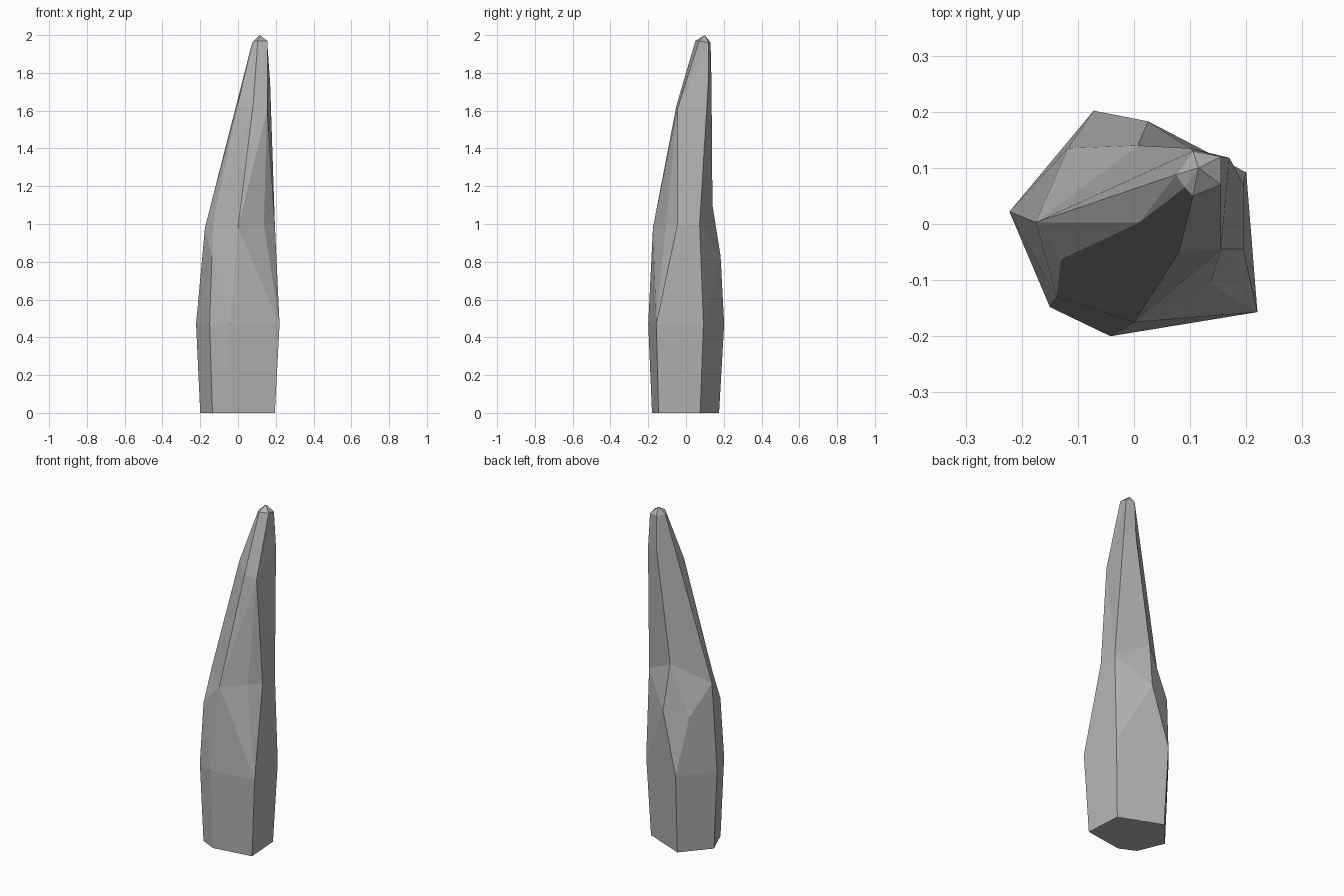
import bpy
import bmesh

# Remove the default object
default_cube = bpy.data.objects.get("Cube")
if default_cube:
    bpy.data.objects.remove(default_cube, do_unlink=True)


def make_material(name, color):
    material = bpy.data.materials.new(name)
    material.use_nodes = True
    material.diffuse_color = color
    material.node_tree.nodes["Principled BSDF"].inputs["Base Color"].default_value = color
    return material


stone = make_material("grey stone", (0.45, 0.45, 0.45, 1))

# Ridges of the spire, each listed from foot to tip
front_left_foot = [(.195, -.145, 0), (.22, -.157, .47)]
front_left_top = [(.155, -.045, 1.61), (.155, .07, 1.97)]
back_foot = [(-.065, .175, 0), (-.072, .202, .47)]
back_top = [(.007, .14, 1.1), (.1, .135, 1.75), (.105, .13, 1.96)]

ridges = [
    front_left_foot + [(.195, -.045, 1)] + front_left_top,
    front_left_foot + [(.137, -.105, 1)] + front_left_top,
    [(-.04, -.18, 0), (-.042, -.2, .47), (0, -.175, .98), (.08, -.05, 1.63), (.105, .05, 1.97)],
    [(-.135, -.135, 0), (-.15, -.148, .47), (-.138, -.13, .83), (-.13, -.063, 1.02),
     (.01, .003, 1.68), (.09, .065, 1.97)],
    [(-.2, .02, 0), (-.222, .022, .47), (-.175, .003, .98), (.075, .088, 1.96)],
    back_foot + [(-.118, .135, .81)] + back_top,
    back_foot + [(.025, .183, .83)] + back_top,
    [(.18, .075, 0), (.2, .092, .47), (.195, .072, 1), (.17, .118, 1.75), (.155, .12, 1.96)],
]
apex = (.115, .1, 2)

bm = bmesh.new()
shared = {}


def vertex(point):
    if point not in shared:
        shared[point] = bm.verts.new(point)
    return shared[point]


def add_face(points):
    corners = list(dict.fromkeys(vertex(point) for point in points))
    if len(corners) > 2 and not bm.faces.get(corners):
        bm.faces.new(corners)


def stitch(left, right):
    """Zip two ridges together, always climbing the one whose next point is lower."""
    i = j = 0
    while i + 1 < len(left) or j + 1 < len(right):
        next_left = left[i + 1][2] if i + 1 < len(left) else float("inf")
        next_right = right[j + 1][2] if j + 1 < len(right) else float("inf")
        if next_left == next_right:
            add_face([left[i], right[j], right[j + 1], left[i + 1]])
            i, j = i + 1, j + 1
        elif next_left < next_right:
            add_face([left[i], right[j], left[i + 1]])
            i += 1
        else:
            add_face([left[i], right[j], right[j + 1]])
            j += 1


# Faceted sides and the small pointed tip
for left, right in zip(ridges, ridges[1:] + ridges[:1]):
    stitch(left, right)
    add_face([left[-1], right[-1], apex])

# Flat underside
add_face([ridge[0] for ridge in ridges])

bmesh.ops.recalc_face_normals(bm, faces=bm.faces[:])
mesh = bpy.data.meshes.new("rock_spire")
bm.to_mesh(mesh)
bm.free()
mesh.materials.append(stone)
spire = bpy.data.objects.new("rock_spire", mesh)
bpy.context.collection.objects.link(spire)
